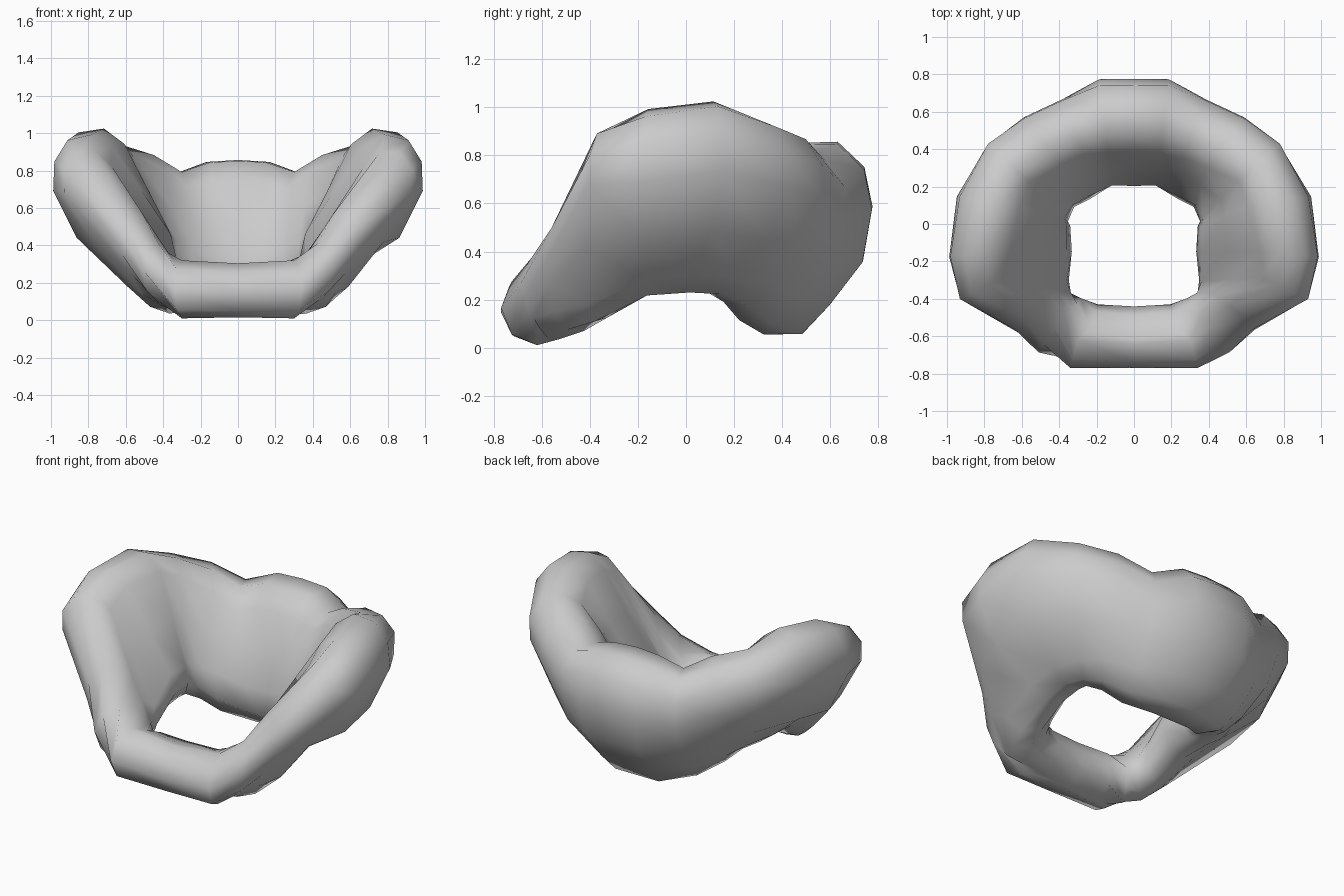
import bpy, bmesh
from math import cos, sin, pi, radians, atan2
from mathutils import Vector

if "Cube" in bpy.data.objects:
    bpy.data.objects.remove(bpy.data.objects["Cube"])

# Capsule-shaped sections from back centre to front centre (right half):
# (outward angle, lower centre xyz, lower radius, rim centre xyz, rim radius, outer bulge)
STATIONS = [
    (90,  (0.00, 0.40, 0.25), 0.21, (0.00, 0.56, 0.67), 0.20, 0.07),
    (83,  (0.14, 0.40, 0.25), 0.21, (0.16, 0.56, 0.66), 0.20, 0.07),
    (68,  (0.31, 0.31, 0.29), 0.20, (0.32, 0.50, 0.62), 0.18, 0.05),
    (52,  (0.42, 0.22, 0.34), 0.17, (0.48, 0.43, 0.71), 0.18, 0.05),
    (42,  (0.47, 0.12, 0.38), 0.16, (0.66, 0.32, 0.78), 0.165, 0.06),
    (8,   (0.49, 0.01, 0.38), 0.155, (0.76, 0.12, 0.85), 0.18, 0.09),
    (-5,  (0.485, -0.16, 0.37), 0.155, (0.81, -0.16, 0.82), 0.175, 0.10),
    (-25, (0.475, -0.36, 0.25), 0.145, (0.80, -0.34, 0.76), 0.15, 0.03),
    (-45, (0.43, -0.46, 0.20), 0.14, (0.55, -0.47, 0.44), 0.14, 0.01),
    (-58, (0.36, -0.52, 0.18), 0.145, (0.43, -0.56, 0.26), 0.15, 0.0),
    (-75, (0.23, -0.565, 0.165), 0.14, (0.30, -0.62, 0.165), 0.155, 0.0),
    (-90, (0.00, -0.575, 0.165), 0.135, (0.00, -0.625, 0.16), 0.145, 0.0),
]


def section(angle, low, r_low, rim, r_rim, bulge):
    """Closed capsule loop in the upright plane facing the outward angle."""
    out = Vector((cos(radians(angle)), sin(radians(angle)), 0))
    up = Vector((0, 0, 1))
    low, rim = Vector(low), Vector(rim)
    tilt = atan2(rim.z - low.z, (rim - low).dot(out))

    def arc(c, r, start):
        return [c + r * (cos(start + i * pi / 4) * out + sin(start + i * pi / 4) * up)
                for i in range(5)]

    a = arc(rim, r_rim, tilt - pi / 2)
    b = arc(low, r_low, tilt + pi / 2)
    push = cos(tilt - pi / 2) * out + sin(tilt - pi / 2) * up
    outer_mid = (a[0] + b[4]) / 2 + push * bulge
    a[0] = a[0] + push * bulge * 0.45
    return a + [(a[4] + b[0]) / 2] + b + [outer_mid]


def mirrored(loop):
    return [Vector((-p.x, p.y, p.z)) for p in loop]


# Full ring: right half followed by its mirror image
half = [section(*s) for s in STATIONS]
loops = half + [mirrored(l) for l in reversed(half[1:-1])]

bm = bmesh.new()
rings = [[bm.verts.new(p) for p in l] for l in loops]
count = len(rings[0])
for i, ring in enumerate(rings):
    nxt = rings[(i + 1) % len(rings)]
    for j in range(count):
        k = (j + 1) % count
        bm.faces.new((ring[j], ring[k], nxt[k], nxt[j]))
bmesh.ops.recalc_face_normals(bm, faces=bm.faces)
for f in bm.faces:
    f.smooth = True

mesh = bpy.data.meshes.new("curved_ring")
bm.to_mesh(mesh)
bm.free()
ring_obj = bpy.data.objects.new("curved_ring", mesh)
bpy.context.collection.objects.link(ring_obj)
